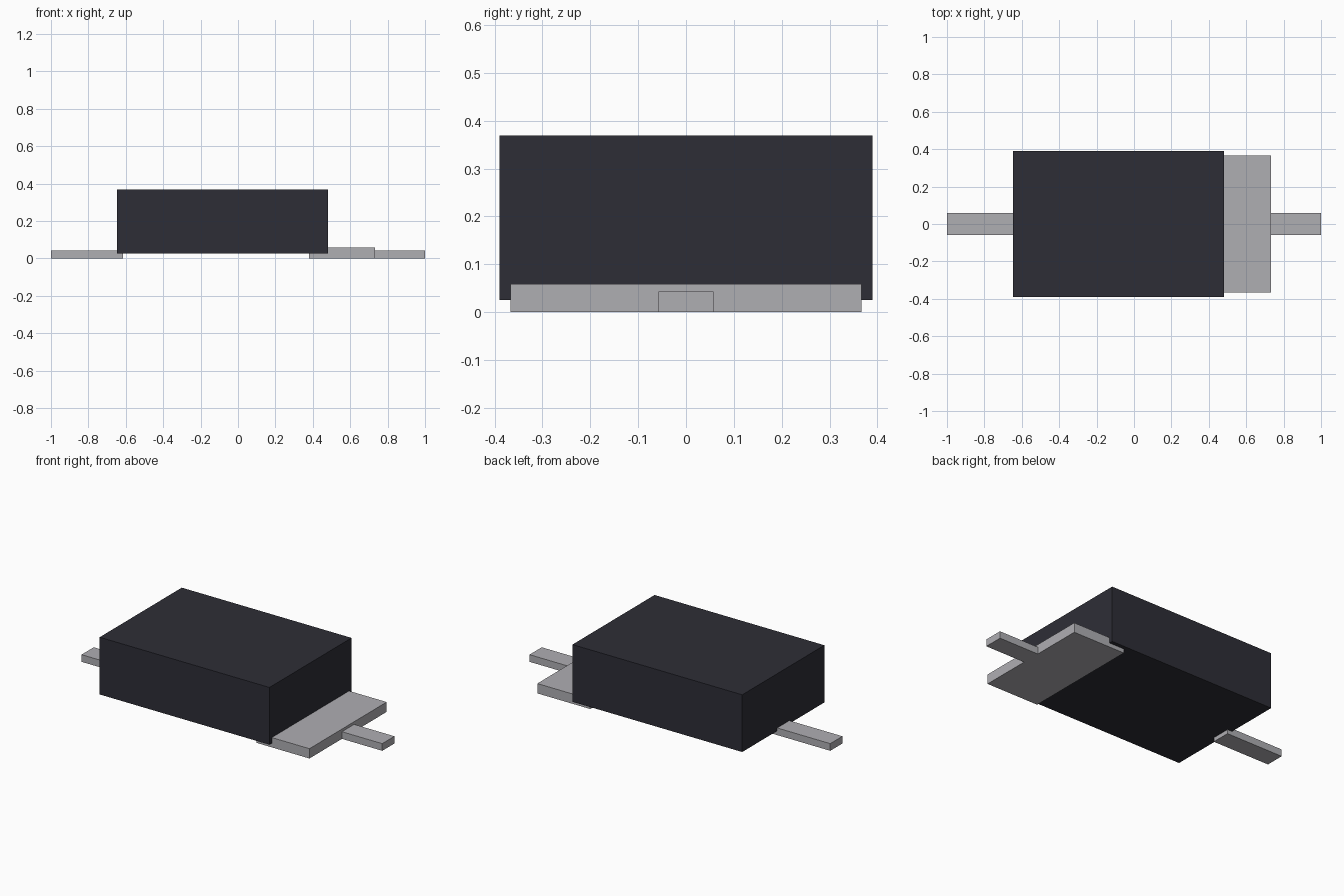
import bpy

cube = bpy.data.objects.get("Cube")
if cube:
    bpy.data.objects.remove(cube, do_unlink=True)


def make_material(name, rgb, metallic, roughness):
    mat = bpy.data.materials.new(name)
    mat.use_nodes = True
    mat.diffuse_color = (*rgb, 1)
    bsdf = mat.node_tree.nodes["Principled BSDF"]
    bsdf.inputs["Base Color"].default_value = (*rgb, 1)
    bsdf.inputs["Metallic"].default_value = metallic
    bsdf.inputs["Roughness"].default_value = roughness
    return mat


def box(name, x, y_half, z, mat):
    """Box from x and z ranges, symmetric about y = 0."""
    bpy.ops.mesh.primitive_cube_add(
        size=1, location=((x[0] + x[1]) / 2, 0, (z[0] + z[1]) / 2))
    ob = bpy.context.object
    ob.name = ob.data.name = name
    ob.scale = (x[1] - x[0], 2 * y_half, z[1] - z[0])
    bpy.ops.object.transform_apply(location=False, rotation=False, scale=True)
    ob.data.materials.append(mat)
    return ob


plastic = make_material("dark plastic", (0.027, 0.027, 0.037), 0.0, 0.6)
metal = make_material("grey metal", (0.43, 0.425, 0.45), 0.0, 0.4)

# Moulded package, raised slightly above the contacts
box("package_body", (-0.647, 0.482), 0.39, (0.025, 0.369), plastic)

# Wide pad partly under the body, with a narrow lead at its outer end
box("contact_pad", (0.38, 0.732), 0.367, (0, 0.059), metal)
box("pad_lead", (0.732, 1.0), 0.058, (0, 0.043), metal)

# Single narrow lead on the opposite side
box("opposite_lead", (-1.0, -0.615), 0.058, (0, 0.043), metal)
